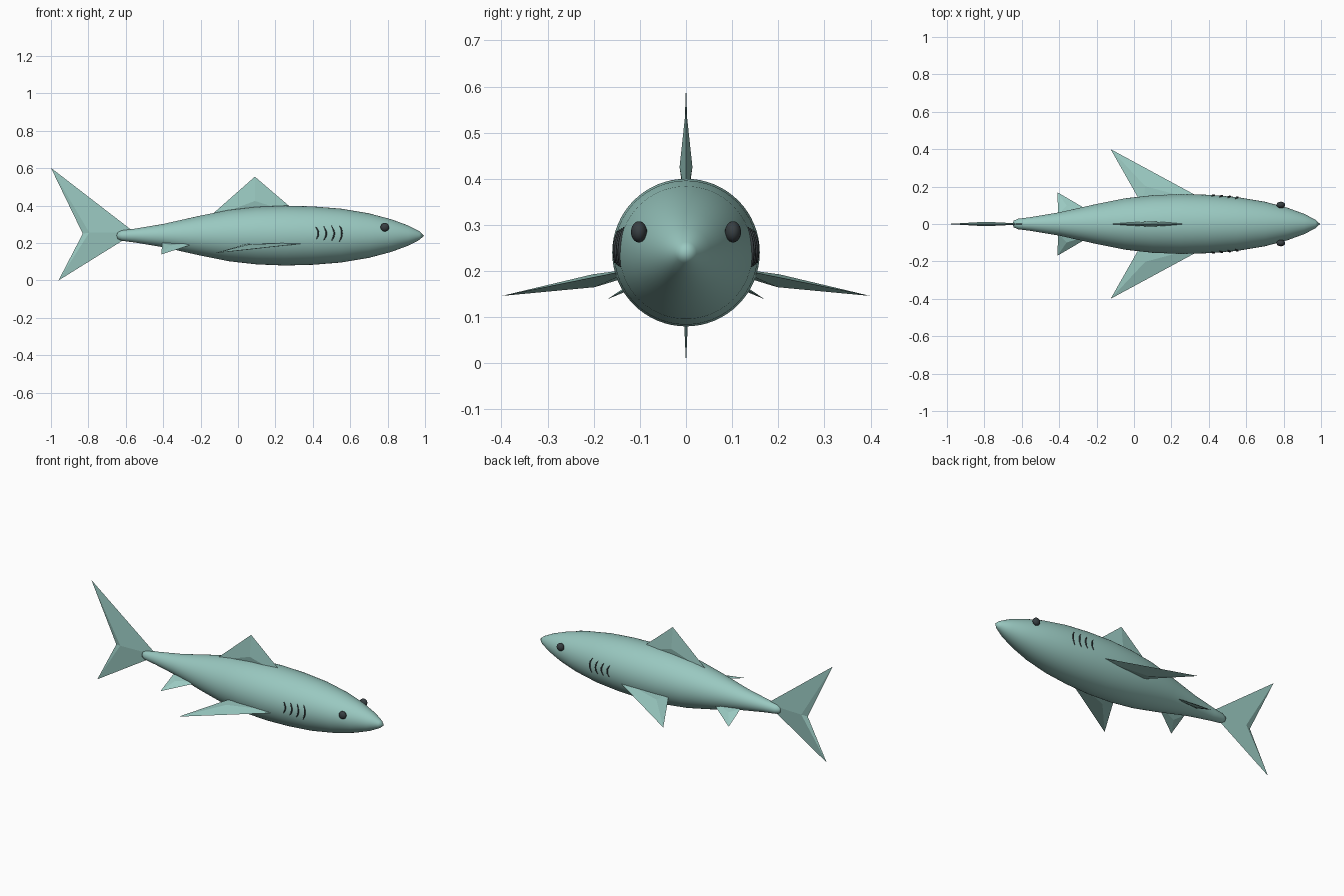
import bpy, bmesh, math
from mathutils import Vector

cube = bpy.data.objects.get("Cube")
if cube:
    bpy.data.objects.remove(cube, do_unlink=True)

AXIS_Z = 0.24


def make_material(name, color):
    mat = bpy.data.materials.new(name)
    mat.use_nodes = True
    mat.diffuse_color = (*color, 1)
    mat.node_tree.nodes["Principled BSDF"].inputs["Base Color"].default_value = (*color, 1)
    return mat


skin = make_material("sea green skin", (0.32, 0.58, 0.53))
dark = make_material("dark grey", (0.04, 0.05, 0.055))


def add_object(name, bm, mat, smooth=False):
    bmesh.ops.recalc_face_normals(bm, faces=bm.faces)
    mesh = bpy.data.meshes.new(name)
    bm.to_mesh(mesh)
    bm.free()
    mesh.materials.append(mat)
    for face in mesh.polygons:
        face.use_smooth = smooth
    obj = bpy.data.objects.new(name, mesh)
    bpy.context.collection.objects.link(obj)
    return obj


# Body: smooth profile (x, radius) turned about the long axis
PROFILE = [(-0.65, 0.0), (-0.643, 0.018), (-0.62, 0.028), (-0.55, 0.037),
           (-0.4, 0.062), (-0.2, 0.107), (-0.05, 0.137), (0.1, 0.154),
           (0.25, 0.16), (0.4, 0.156), (0.55, 0.144), (0.7, 0.119),
           (0.82, 0.087), (0.91, 0.054), (0.97, 0.023), (0.995, 0.0)]


def body_radius(x):
    for (x0, r0), (x1, r1) in zip(PROFILE, PROFILE[1:]):
        if x0 <= x <= x1:
            return r0 + (r1 - r0) * (x - x0) / (x1 - x0)
    return 0.0


def build_body(sides=64):
    bm = bmesh.new()
    tail = bm.verts.new((PROFILE[0][0], 0, AXIS_Z))
    nose = bm.verts.new((PROFILE[-1][0], 0, AXIS_Z))
    rings = []
    for x, r in PROFILE[1:-1]:
        angles = [2 * math.pi * i / sides for i in range(sides)]
        rings.append([bm.verts.new((x, r * math.cos(a), AXIS_Z + r * math.sin(a)))
                      for a in angles])
    for i in range(sides):
        j = (i + 1) % sides
        bm.faces.new((tail, rings[0][i], rings[0][j]))
        bm.faces.new((nose, rings[-1][i], rings[-1][j]))
        for a, b in zip(rings, rings[1:]):
            bm.faces.new((a[i], a[j], b[j], b[i]))
    return add_object("body", bm, skin, smooth=True)


build_body()


# Fins: a flat outline raised to a ridge point on both faces
def build_fin(name, outline, centre, offset):
    bm = bmesh.new()
    rim = [bm.verts.new(p) for p in outline]
    for sign in (1, -1):
        peak = bm.verts.new(Vector(centre) + sign * Vector(offset))
        for a, b in zip(rim, rim[1:] + rim[:1]):
            bm.faces.new((a, b, peak))
    return add_object(name, bm, skin)


build_fin("dorsal_fin", [(-0.165, 0, 0.33), (0.09, 0, 0.555), (0.33, 0, 0.35)],
          (0.09, 0, 0.425), (0, 0.014, 0))
build_fin("tail_fin", [(-0.55, 0, 0.255), (-1.0, 0, 0.602),
                       (-0.83, 0, 0.25), (-0.96, 0, 0.0)],
          (-0.795, 0, 0.256), (0, 0.012, 0))

for side, s in (("left", 1), ("right", -1)):
    build_fin("pectoral_fin_" + side,
              [(0.42, s * 0.105, 0.206), (-0.125, s * 0.4, 0.146), (0.045, s * 0.1, 0.195)],
              (0.06, s * 0.2, 0.179), (0, s * 0.002, 0.014))
    build_fin("pelvic_fin_" + side,
              [(-0.205, s * 0.05, 0.206), (-0.41, s * 0.17, 0.139), (-0.405, s * 0.05, 0.2)],
              (-0.36, s * 0.095, 0.18), (0, s * 0.004, 0.008))

    # Eye, slightly flattened sideways
    bm = bmesh.new()
    bmesh.ops.create_uvsphere(bm, u_segments=24, v_segments=16, radius=0.023)
    eye = add_object("eye_" + side, bm, dark, smooth=True)
    eye.scale = (1, 0.75, 1)
    eye.location = (0.785, s * 0.102, 0.285)

    # Gill slits: thin crescents lying on the skin
    for k in range(4):
        curve = bpy.data.curves.new("gill_slit", "CURVE")
        curve.dimensions = "3D"
        curve.bevel_depth = 0.004
        curve.bevel_resolution = 1
        curve.use_fill_caps = True
        curve.materials.append(dark)
        spline = curve.splines.new("POLY")
        count = 9
        spline.points.add(count - 1)
        half = 0.034 + 0.003 * k
        for i, point in enumerate(spline.points):
            t = 2 * i / (count - 1) - 1
            x = 0.43 + 0.042 * k - 0.014 * t * t
            dz = 0.012 + half * t
            y = math.sqrt(body_radius(x) ** 2 - dz ** 2)
            point.co = (x, s * (y + 0.001), AXIS_Z + dz, 1)
            point.radius = 1.1 - 0.7 * t * t
        slit = bpy.data.objects.new(f"gill_slit_{side}_{k + 1}", curve)
        bpy.context.collection.objects.link(slit)
